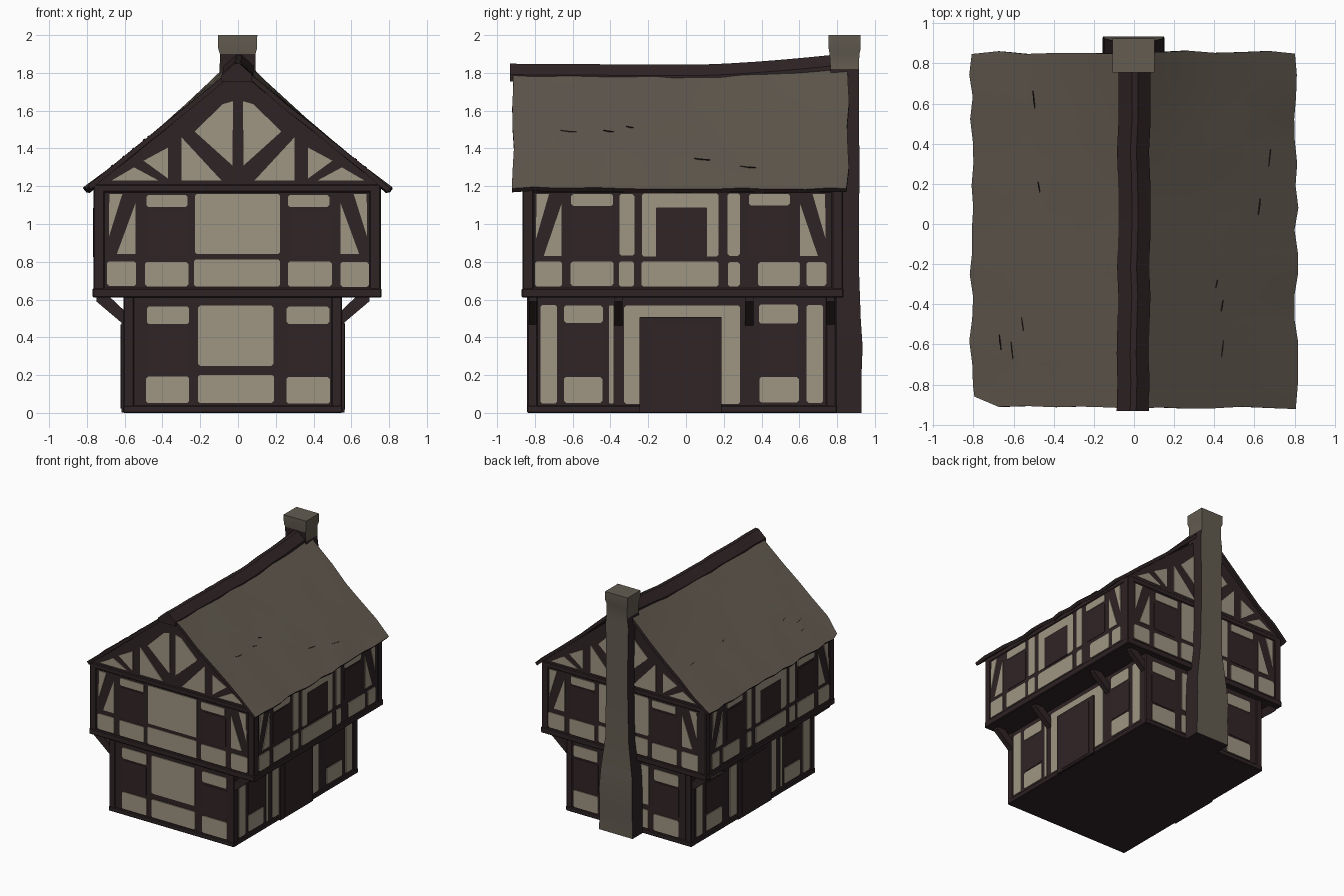
import bpy, bmesh, math, random
from mathutils import Vector

if "Cube" in bpy.data.objects:
    bpy.data.objects.remove(bpy.data.objects["Cube"])
random.seed(4)

def mat(name, r, g, b):
    m = bpy.data.materials.new(name)
    m.diffuse_color = (r, g, b, 1)
    m.use_nodes = True
    m.node_tree.nodes["Principled BSDF"].inputs["Base Color"].default_value = m.diffuse_color
    return m

TIMBER = mat("dark_timber", 0.028, 0.017, 0.018)
SHUTTER = mat("shutter_brown", 0.031, 0.018, 0.019)
PLASTER = mat("plaster", 0.345, 0.300, 0.225)
ROOF = mat("roof_thatch", 0.115, 0.096, 0.074)
STONE = mat("chimney_stone", 0.125, 0.108, 0.082)

def finish(bm, name, mats, smooth=None, recalc=True, thickness=0):
    if recalc:
        bmesh.ops.recalc_face_normals(bm, faces=bm.faces[:])
    me = bpy.data.meshes.new(name)
    bm.to_mesh(me)
    bm.free()
    for m in mats:
        me.materials.append(m)
    ob = bpy.data.objects.new(name, me)
    bpy.context.collection.objects.link(ob)
    bpy.context.view_layer.objects.active = ob
    ob.select_set(True)
    if thickness:
        so = ob.modifiers.new("thickness", "SOLIDIFY")
        so.thickness = thickness
        so.offset = -1
        so.material_offset = so.material_offset_rim = 1
        bpy.ops.object.modifier_apply(modifier=so.name)
    if smooth:
        bpy.ops.object.shade_smooth_by_angle(angle=math.radians(smooth))
    ob.select_set(False)
    return ob

def loft(bm, rings):
    vs = [[bm.verts.new(p) for p in r] for r in rings]
    n = len(vs[0])
    for a, b in zip(vs, vs[1:]):
        for i in range(n):
            bm.faces.new((a[i], a[(i + 1) % n], b[(i + 1) % n], b[i]))
    bm.faces.new(vs[0])
    bm.faces.new(vs[-1])

def box(bm, x0, x1, y0, y1, z0, z1):
    loft(bm, [[(x0, y0, z), (x1, y0, z), (x1, y1, z), (x0, y1, z)] for z in (z0, z1)])

# Wall faces: (u, z, d) -> point, d is the distance out of the wall
def faces_for(xl, xr, yf, yb):
    return {"front": lambda u, z, d: (u, yf - d, z), "back": lambda u, z, d: (u, yb + d, z),
            "right": lambda u, z, d: (xr + d, u, z), "left": lambda u, z, d: (xl - d, u, z)}
GROUND = faces_for(-0.60, 0.545, -0.835, 0.79)
UPPER = faces_for(-0.76, 0.75, -0.86, 0.825)

def plate(bm, f, pts, t=0.006):
    loft(bm, [[f(u, z, d) for u, z in pts] for d in (-0.002, t)])

def rect(bm, f, u0, u1, z0, z1, c=0.010, t=0.006):
    j = lambda: random.uniform(-0.003, 0.003)
    u0, u1, z0, z1 = u0 + j(), u1 + j(), z0 + j(), z1 + j()
    plate(bm, f, [(u0 + c, z0), (u1 - c, z0), (u1, z0 + c), (u1, z1 - c),
                  (u1 - c, z1), (u0 + c, z1), (u0, z1 - c), (u0, z0 + c)], t)

def braced(bm, f, u0, u1, z0, z1, s):
    # panel split by a leaning brace, s mirrors it
    w = u1 - u0
    p = (lambda a: u0 + a * w) if s < 0 else (lambda a: u1 - a * w)
    plate(bm, f, [(p(0.06), z1), (p(0.52), z1), (p(0.04), z0 + 0.09)])
    plate(bm, f, [(p(0.98), z1 - 0.05), (p(0.98), z0), (p(0.32), z0)])

# House bodies
bm = bmesh.new()
box(bm, -0.60, 0.545, -0.835, 0.79, 0, 0.63)
finish(bm, "ground_floor_walls", [TIMBER])
bm = bmesh.new()
prof = [(-0.76, 0.61), (0.75, 0.61), (0.75, 1.215), (0, 1.815), (-0.76, 1.215)]
loft(bm, [[(x, y, z) for x, z in prof] for y in (-0.86, 0.825)])
finish(bm, "upper_floor_walls", [TIMBER])

# Sills, eave plates and corner posts standing slightly proud
bm = bmesh.new()
box(bm, -0.770, 0.760, -0.870, 0.835, 0.61, 0.66)
box(bm, -0.766, 0.756, -0.866, 0.831, 1.168, 1.21)
box(bm, -0.610, 0.553, -0.843, 0.80, 0, 0.04)
for x in (-0.736, 0.726):
    for y in (-0.836, 0.801):
        box(bm, x - 0.03, x + 0.03, y - 0.03, y + 0.03, 0.64, 1.19)
for x in (-0.578, 0.523):
    for y in (-0.813, 0.768):
        box(bm, x - 0.028, x + 0.028, y - 0.028, y + 0.028, 0, 0.62)
fr = finish(bm, "timber_beams", [TIMBER])
bv = fr.modifiers.new("bevel", "BEVEL")
bv.width = 0.006
bv.segments = 1

# Slanted brackets under the overhanging sides
bm = bmesh.new()
for wall, s in ((-0.60, -1), (0.545, 1)):
    for y in (-0.81, -0.357, 0.335, 0.765):
        strut = [(-0.01, 0.455), (-0.01, 0.53), (0.08, 0.615), (0.15, 0.615), (0.15, 0.59)]
        loft(bm, [[(wall + s * x, yy, z) for x, z in strut] for yy in (y - 0.022, y + 0.022)])
finish(bm, "jetty_brackets", [TIMBER])

# Plaster panels and shutters
pl, sh = bmesh.new(), bmesh.new()
gable = [[(0.026, 1.65), (0.08, 1.635), (0.23, 1.49), (0.03, 1.31)],
         [(0.30, 1.46), (0.30, 1.23), (0.087, 1.23)],
         [(0.50, 1.335), (0.37, 1.405), (0.37, 1.24)],
         [(0.67, 1.23), (0.55, 1.30), (0.42, 1.23)]]
for side in ("front", "back"):
    g, u = GROUND[side], UPPER[side]
    rect(pl, g, -0.21, 0.19, 0.25, 0.57)
    rect(pl, g, -0.21, 0.19, 0.05, 0.20)
    rect(pl, u, -0.23, 0.225, 0.84, 1.16)
    rect(pl, u, -0.23, 0.225, 0.67, 0.81)
    for s in (-1, 1):
        def span(f, bmx, a, b, z0, z1, t=0.006):
            rect(bmx, f, min(s * a, s * b), max(s * a, s * b), z0, z1, t=t)
        span(g, pl, 0.26, 0.485, 0.47, 0.565)
        span(g, pl, 0.26, 0.485, 0.05, 0.19)
        span(g, sh, 0.26, 0.485, 0.205, 0.455, 0.003)
        span(u, pl, 0.265, 0.485, 1.09, 1.155)
        span(u, pl, 0.265, 0.495, 0.67, 0.80)
        span(u, pl, 0.54, 0.695, 0.67, 0.80)
        span(u, sh, 0.27, 0.49, 0.83, 1.075, 0.003)
        braced(pl, u, min(s * 0.54, s * 0.69), max(s * 0.54, s * 0.69), 0.84, 1.16, s)
        for poly in gable:
            plate(pl, u, [(s * a, z) for a, z in poly])

for side in ("left", "right"):
    g, u = GROUND[side], UPPER[side]
    # upper storey
    for a, b in ((-0.80, -0.655), (-0.61, -0.385), (-0.355, -0.275), (-0.235, 0.17),
                 (0.22, 0.285), (0.38, 0.605), (0.64, 0.745)):
        rect(pl, u, a, b, 0.67, 0.80)
    braced(pl, u, -0.80, -0.655, 0.83, 1.16, -1)
    braced(pl, u, 0.60, 0.745, 0.83, 1.16, 1)
    for a, b, z in ((-0.61, -0.385, 1.095), (0.335, 0.55, 1.10)):
        rect(pl, u, a, b, z, 1.16)
        rect(sh, u, a, b, 0.83, z - 0.015, t=0.003)
    rect(pl, u, -0.355, -0.275, 0.83, 1.16)
    rect(pl, u, 0.22, 0.285, 0.83, 1.16)
    rect(pl, u, -0.235, 0.17, 0.83, 1.16, t=0.004)
    rect(sh, u, -0.16, 0.11, 0.825, 1.085, c=0.003, t=0.007)
    # ground storey
    rect(pl, g, -0.77, -0.685, 0.05, 0.57)
    rect(pl, g, -0.41, -0.385, 0.05, 0.57, c=0.004)
    rect(pl, g, 0.64, 0.725, 0.05, 0.57)
    for a, b in ((-0.645, -0.44), (0.385, 0.595)):
        rect(pl, g, a, b, 0.475, 0.57)
        rect(pl, g, a, b, 0.055, 0.19)
        rect(sh, g, a, b, 0.205, 0.46, t=0.003)
    rect(pl, g, -0.33, 0.285, 0.05, 0.57)
finish(pl, "plaster_panels", [PLASTER])
finish(sh, "window_shutters", [SHUTTER])

# Doors on both long sides
for side in ("left", "right"):
    f = GROUND[side]
    bm = bmesh.new()
    rect(bm, f, -0.245, 0.19, 0.004, 0.51, c=0.002, t=0.018)
    finish(bm, side + "_door_frame", [TIMBER])
    bm = bmesh.new()
    rect(bm, lambda u, z, d: f(u, z, d + 0.018), -0.185, 0.14, 0.02, 0.47, c=0.002, t=0.004)
    finish(bm, side + "_door", [SHUTTER])

# Roof: one sheet over both slopes, ragged edges, thickened below
def rise(y):
    return 0.045 * max(0, (y - 0.05) / 0.7) ** 1.5 + 0.006 * abs(y)

def roof_point(t, y):
    a = abs(t)
    return Vector((0.81 * t, y, 1.84 - 0.65 * a + (1 - a) ** 3 * rise(y)))

bm = bmesh.new()
NY, NT = 16, 6
grid = []
for i in range(NY + 1):
    row = []
    for k in range(-NT, NT + 1):
        p = roof_point(k / NT, -0.915 + 1.77 * i / NY)
        if abs(k) == NT:
            p.x += random.uniform(-0.012, 0.010)
            p.z += random.uniform(-0.008, 0.006)
        elif k:
            p.z += random.uniform(-0.003, 0.004)
        if i in (0, NY):
            p.y += random.uniform(-0.008, 0.010)
        if i == 0 and k == -NT:  # worn front left corner
            p += Vector((0.02, 0.05, 0.01))
        row.append(bm.verts.new(p))
    grid.append(row)
for a, b in zip(grid, grid[1:]):
    for k in range(2 * NT):
        bm.faces.new((a[k], a[k + 1], b[k + 1], b[k]))
finish(bm, "roof", [ROOF, TIMBER], smooth=35, recalc=False, thickness=0.026)

# Thin cracks in the roof covering, running along the ridge direction
bm = bmesh.new()
for s in (-1, 1):
    f = lambda y, t, d: roof_point(s * t, y) + Vector((s * 0.62, 0, 0.78)) * (d + 0.002)
    for _ in range(5):
        y, t, L = random.uniform(-0.75, 0.75), random.uniform(0.25, 0.85), random.uniform(0.04, 0.09)
        plate(bm, f, [(y, t), (y + L / 2, t + 0.005), (y + L, t + 0.012), (y + L / 2, t + 0.01)], 0.004)
finish(bm, "roof_cracks", [TIMBER])

# Ridge cap following the sagging ridge
bm = bmesh.new()
rings = []
for i in range(13):
    y = -0.932 + 1.72 * i / 12
    w = random.uniform(-0.005, 0.005)
    c = roof_point(0, y).z
    rings.append([(x + w, y, c + z) for x, z in
                  ((-0.082, -0.09), (-0.082, -0.057), (-0.015, 0.003), (0.015, 0.003), (0.078, -0.055), (0.078, -0.09))])
loft(bm, rings)
finish(bm, "ridge_cap", [TIMBER], smooth=30)

# Chimney: tapering stack with a flared top; its sides are dark below the ridge
bm = bmesh.new()
rings = []
for z, w, y0, y1 in ((0, 0.155, 0.77, 0.93), (0.22, 0.15, 0.77, 0.93), (0.35, 0.152, 0.77, 0.935),
                     (0.50, 0.145, 0.77, 0.925), (0.78, 0.108, 0.77, 0.915), (1.3, 0.098, 0.77, 0.918),
                     (1.74, 0.105, 0.765, 0.915), (1.82, 0.095, 0.765, 0.915), (1.90, 0.094, 0.76, 0.918),
                     (1.93, 0.103, 0.755, 0.925), (2.0, 0.104, 0.755, 0.925)):
    rings.append([(-w - 0.002, y0, z), (w - 0.002, y0, z), (w - 0.002, y1, z), (-w - 0.002, y1, z)])
loft(bm, rings)
bmesh.ops.recalc_face_normals(bm, faces=bm.faces[:])
for fc in bm.faces:
    limit = 1.91 if fc.normal.y < -0.5 else 1.84
    fc.material_index = int(fc.calc_center_median().z < limit and fc.normal.y < 0.5)
finish(bm, "chimney", [STONE, TIMBER], smooth=30)
